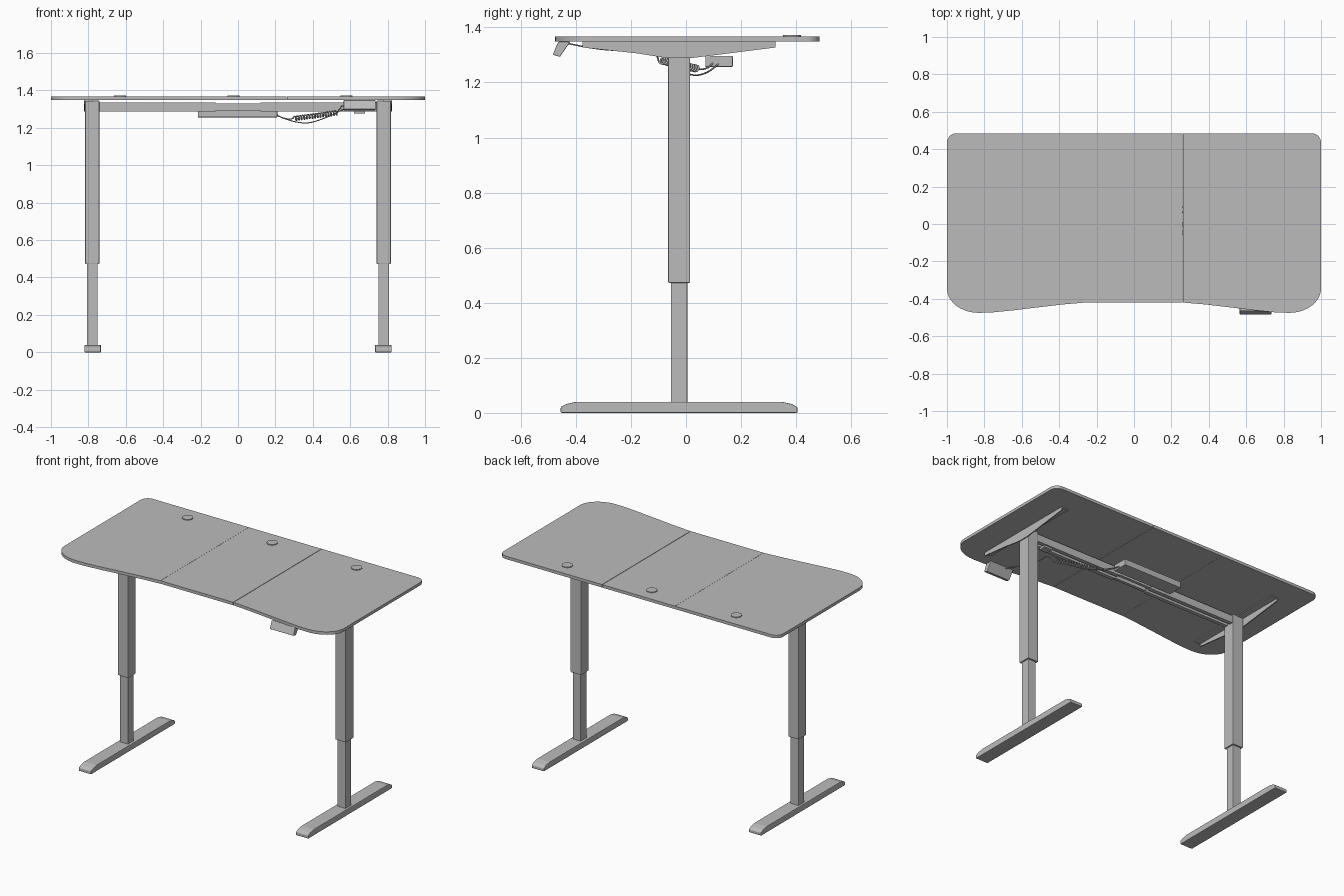
import bpy, bmesh, math
from mathutils import Vector

cube = bpy.data.objects.get("Cube")
if cube:
    bpy.data.objects.remove(cube, do_unlink=True)

grey = bpy.data.materials.new("plain grey")
grey.use_nodes = True
colour = (0.5, 0.5, 0.5, 1)
grey.diffuse_color = colour
grey.node_tree.nodes["Principled BSDF"].inputs["Base Color"].default_value = colour


def add(name, data):
    obj = bpy.data.objects.new(name, data)
    data.materials.append(grey)
    bpy.context.collection.objects.link(obj)
    return obj


def prism(name, profile, axis, lo, hi, bevel=0):
    """Extrude a 2D profile along x (points are y, z) or z (points are x, y)."""
    bm = bmesh.new()
    if axis == "x":
        verts = [bm.verts.new((lo, a, b)) for a, b in profile]
        move = Vector((hi - lo, 0, 0))
    else:
        verts = [bm.verts.new((a, b, lo)) for a, b in profile]
        move = Vector((0, 0, hi - lo))
    face = bm.faces.new(verts)
    made = bmesh.ops.extrude_face_region(bm, geom=[face])["geom"]
    bmesh.ops.translate(bm, vec=move, verts=[v for v in made if isinstance(v, bmesh.types.BMVert)])
    bmesh.ops.recalc_face_normals(bm, faces=bm.faces)
    mesh = bpy.data.meshes.new(name)
    bm.to_mesh(mesh)
    bm.free()
    obj = add(name, mesh)
    if bevel:
        mod = obj.modifiers.new("Bevel", "BEVEL")
        mod.width, mod.segments = bevel, 2
    return obj


def box(name, x, y, z, bevel=0):
    corners = [(x[0], y[0]), (x[1], y[0]), (x[1], y[1]), (x[0], y[1])]
    return prism(name, corners, "z", z[0], z[1], bevel)


def arc(cx, cy, rx, ry, start, end, steps=10):
    angles = [math.radians(start + (end - start) * i / steps) for i in range(steps + 1)]
    return [(cx + rx * math.cos(a), cy + ry * math.sin(a)) for a in angles]


def cable(name, points, radius, kind="NURBS"):
    curve = bpy.data.curves.new(name, "CURVE")
    curve.dimensions = "3D"
    curve.bevel_depth, curve.bevel_resolution = radius, 1
    curve.use_fill_caps = True
    spline = curve.splines.new(kind)
    spline.points.add(len(points) - 1)
    for point, co in zip(spline.points, points):
        point.co = (*co, 1)
    if kind == "NURBS":
        spline.order_u, spline.use_endpoint_u = 3, True
    return add(name, curve)


# Tabletop in three panels, with rounded corners and a hollowed front edge
BOTTOM, TOP = 1.348, 1.367
SEAM, BACK, DIP = 0.26, 0.485, -0.42
side_panel = ([(SEAM + 0.002, DIP), (0.38, -0.43), (0.5, -0.444), (0.65, -0.462), (0.76, -0.473)]
              + arc(0.83, -0.345, 0.17, 0.13, -90, 0)
              + arc(0.95, BACK - 0.05, 0.05, 0.05, 0, 90, 6) + [(SEAM + 0.002, BACK)])
prism("left_top_panel", side_panel, "z", BOTTOM, TOP)
prism("right_top_panel", [(-x, y) for x, y in side_panel], "z", BOTTOM, TOP)
box("middle_top_panel", (-SEAM - 0.001, SEAM - 0.001), (DIP, BACK), (BOTTOM, TOP))

# Cable hole covers
for x in (-0.63, -0.025, 0.58):
    prism("cable_hole_cover", arc(x, 0.385, 0.032, 0.032, 0, 352.5, 47), "z", TOP - 0.002, TOP + 0.005)

# Telescopic legs, feet and tabletop support arms
foot = [(-0.455, 0), (-0.455, 0.022), (-0.435, 0.032), (-0.4, 0.04),
        (0.35, 0.04), (0.385, 0.032), (0.405, 0.02), (0.405, 0)]
arm = [(-0.375, BOTTOM), (-0.375, 1.327), (-0.18, 1.306), (-0.065, 1.288),
       (0.015, 1.288), (0.325, 1.327), (0.325, BOTTOM)]
for label, s in (("left", 1), ("right", -1)):
    def span(a, b):
        return tuple(sorted((s * a, s * b)))
    prism(label + "_foot", foot, "x", *span(0.733, 0.822), 0.004)
    box(label + "_inner_leg", span(0.75, 0.808), (-0.055, 0.005), (0.035, 0.5), 0.004)
    box(label + "_outer_leg", span(0.741, 0.817), (-0.065, 0.015), (0.472, 1.346), 0.004)
    prism(label + "_support_arm", arm, "x", *span(0.817, 0.824))
    box(label + "_arm_flange", span(0.775, 0.822), (-0.375, 0.325), (BOTTOM - 0.006, BOTTOM))

# Sliding crossbeams between the legs
for label, y in (("front", -0.06), ("back", -0.015)):
    box(label + "_crossbeam", (-0.745, 0.745), (y + 0.003, y + 0.022), (1.294, 1.33))
    box(label + "_crossbeam_sleeve", (-0.745, -0.12), (y, y + 0.025), (1.288, 1.336))
    box(label + "_crossbeam_sleeve", (0.12, 0.745), (y, y + 0.025), (1.288, 1.336))

# Control box and tilted handset
box("control_box", (-0.215, 0.21), (0.07, 0.17), (1.256, 1.297), 0.004)
handset = [(-0.484, 1.301), (-0.458, 1.293), (-0.42, BOTTOM), (-0.464, BOTTOM)]
prism("handset", handset, "x", 0.565, 0.735, 0.003)
box("cable_plug", (0.62, 0.68), (-0.05, 0), (1.276, 1.296), 0.003)

# Coiled cable and its loose ends
start, end = Vector((0.3, 0.04, 1.25)), Vector((0.53, -0.09, 1.28))
along = (end - start).normalized()
across = along.cross(Vector((0, 0, 1))).normalized()
up = across.cross(along)
turns, steps = 16, 192
coil = []
for i in range(steps + 1):
    a = 2 * math.pi * turns * i / steps
    coil.append(start.lerp(end, i / steps) + 0.011 * (math.cos(a) * across + math.sin(a) * up))
cable("coiled_cable", coil, 0.004, "POLY")
cable("box_cable", [(0.2, 0.1, 1.275), (0.25, 0.08, 1.24), coil[0]], 0.003)
cable("motor_cable", [(0.2, 0.12, 1.27), (0.33, 0.06, 1.21), (0.48, -0.05, 1.255),
                      (0.6, -0.08, 1.32), (0.745, -0.03, 1.335)], 0.003)
cable("handset_cable", [(0.62, -0.43, 1.342), (0.6, -0.33, 1.32), (0.55, -0.2, 1.315),
                        (0.56, -0.11, 1.32), coil[-1]], 0.003)
